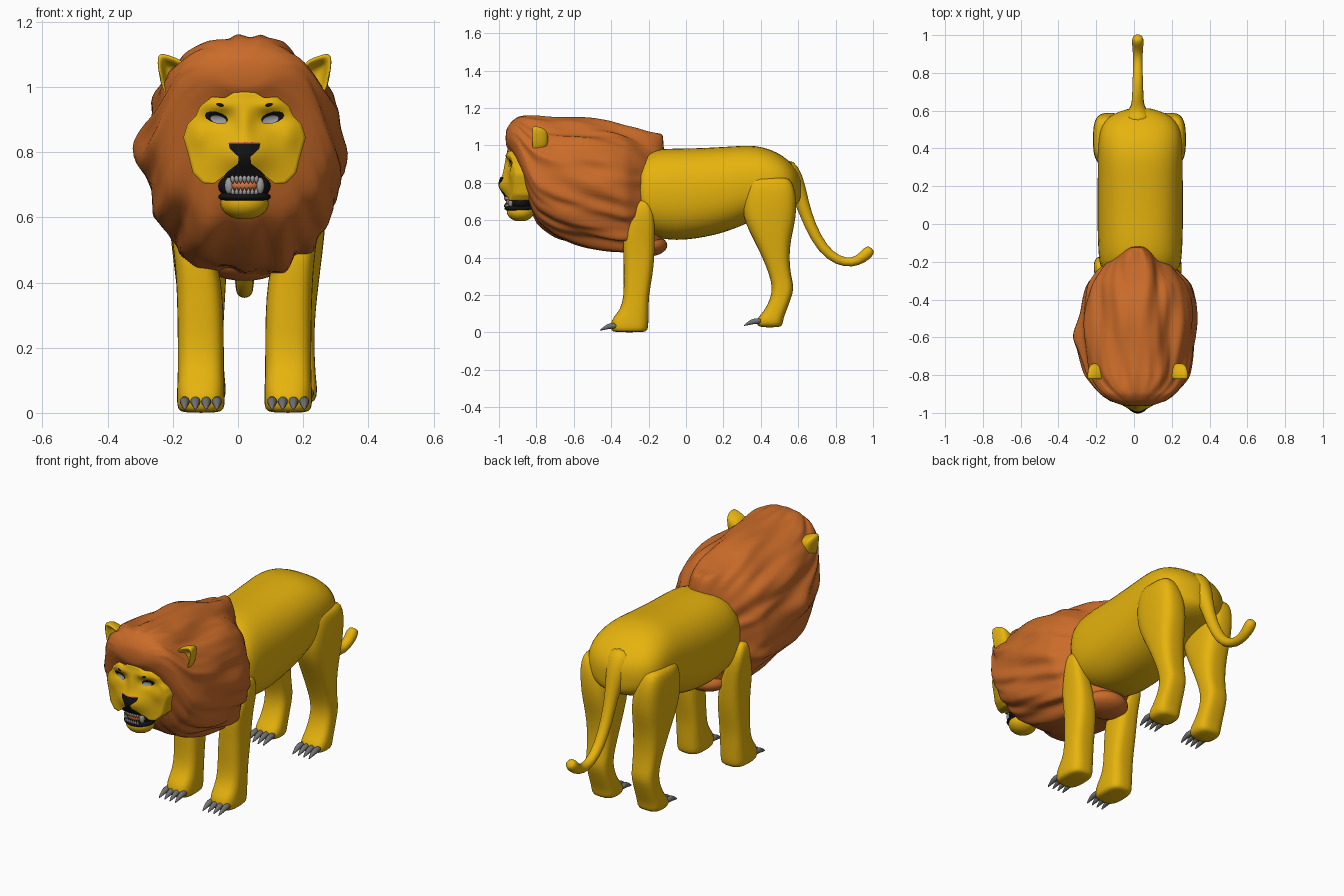
import bpy, bmesh, math
from mathutils import Vector, noise

cube = bpy.data.objects.get("Cube")
if cube:
    bpy.data.objects.remove(cube, do_unlink=True)

CX = 0.02  # the animal's own middle line


def material(name, r, g, b):
    m = bpy.data.materials.new(name)
    m.use_nodes = True
    m.diffuse_color = (r, g, b, 1)
    bsdf = m.node_tree.nodes["Principled BSDF"]
    bsdf.inputs["Base Color"].default_value = (r, g, b, 1)
    bsdf.inputs["Roughness"].default_value = 0.8
    return m


FUR = material("golden fur", 0.79, 0.45, 0.004)
MANE = material("brown mane", 0.59, 0.147, 0.022)
BLACK = material("black", 0.006, 0.006, 0.006)
CLAW = material("claw grey", 0.17, 0.17, 0.17)
PALE = material("tooth and eye grey", 0.32, 0.32, 0.32)
TONGUE = material("tongue orange", 0.65, 0.17, 0.05)


def loft(name, rings, mat, subdiv=1, cap=True, front_only=False):
    """Skin a list of equal-length closed rings of points."""
    bm = bmesh.new()
    rows = [[bm.verts.new((p[0] + CX, p[1], p[2])) for p in ring] for ring in rings]
    n = len(rows[0])
    for a, b in zip(rows, rows[1:]):
        for i in range(n):
            j = (i + 1) % n
            bm.faces.new((a[i], a[j], b[j], b[i]))
    bm.faces.new(rows[0])
    if cap:
        bm.faces.new(rows[-1])
    bmesh.ops.recalc_face_normals(bm, faces=bm.faces)
    if front_only and sum(f.normal.y * f.calc_area() for f in bm.faces) > 0:
        bmesh.ops.reverse_faces(bm, faces=bm.faces)
    mesh = bpy.data.meshes.new(name)
    bm.to_mesh(mesh)
    bm.free()
    mesh.shade_smooth()
    mesh.materials.append(mat)
    ob = bpy.data.objects.new(name, mesh)
    bpy.context.collection.objects.link(ob)
    if subdiv:
        mod = ob.modifiers.new("smooth", "SUBSURF")
        mod.levels = mod.render_levels = subdiv
    return ob


def oval(center, u, v, power=2.0, n=24, low_power=None):
    """Superellipse ring spanned by u and v; the -v half may have its own power."""
    pts = []
    for i in range(n):
        a = math.tau * i / n
        c, s = math.cos(a), math.sin(a)
        e = 2 / (low_power if low_power and s < 0 else power)
        pts.append(Vector(center)
                   + Vector(u) * math.copysign(abs(c) ** e, c)
                   + Vector(v) * math.copysign(abs(s) ** e, s))
    return pts


def tube(name, path, mat, n=12, subdiv=1):
    """Round tube along (x, y, z, radius) points in a plane of constant x."""
    pos = [Vector(p[:3]) for p in path]
    rings = []
    for i, p in enumerate(path):
        t = (pos[min(i + 1, len(pos) - 1)] - pos[max(i - 1, 0)]).normalized()
        u = Vector((1, 0, 0))
        rings.append(oval(pos[i], u * p[3], t.cross(u) * p[3], n=n))
    return loft(name, rings, mat, subdiv)


def ball(name, center, size, mat):
    rings = []
    for i in range(1, 14):
        a = math.pi * i / 14
        s = math.sin(a)
        c = Vector(center) + Vector((0, 0, size[2] * math.cos(a)))
        rings.append(oval(c, (size[0] * s, 0, 0), (0, size[1] * s, 0)))
    return loft(name, rings, mat, 0)


# Body: y, top, bottom, half width
BODY = [(-.275, .84, .64, .13), (-.25, .93, .56, .205), (-.2, .975, .515, .22),
        (-.1, .985, .492, .226), (0, .985, .492, .228), (.1, .988, .508, .228),
        (.2, .993, .53, .228), (.3, 1.0, .57, .226), (.37, 1.0, .6, .226),
        (.45, .982, .64, .223), (.52, .945, .65, .21), (.57, .9, .67, .17),
        (.6, .855, .69, .1), (.615, .82, .71, .045)]
loft("body", [oval((.013, y, (t + b) / 2), (w, 0, 0), (0, 0, (t - b) / 2), 2.4)
              for y, t, b, w in BODY], FUR)

# Mane: y, top, bottom, half width, with streaky locks and one side tuft
MANE_RINGS = [(-.965, 1.08, 1.0, .07), (-.935, 1.125, .96, .15), (-.9, 1.15, .88, .2),
              (-.86, 1.157, .74, .235), (-.8, 1.16, .59, .27), (-.7, 1.152, .515, .295),
              (-.6, 1.145, .483, .308), (-.5, 1.138, .46, .305), (-.4, 1.125, .44, .295),
              (-.32, 1.1, .428, .275), (-.26, 1.085, .415, .222), (-.2, 1.07, .405, .165),
              (-.15, 1.068, .41, .1), (-.115, 1.06, .43, .035)]
sections = [MANE_RINGS[0]]
for a, b in zip(MANE_RINGS, MANE_RINGS[1:]):
    sections += [[(p + q) / 2 for p, q in zip(a, b)], b]
rings = []
for y, t, b, w in sections:
    mid = Vector((0, y, (t + b) / 2))
    ring = oval(mid, (w, 0, 0), (0, 0, (t - b) / 2), 2.05, 72, 2.0 if y < -.85 else 2.5)
    fade = min(1, max(0, (y + .95) / .15))
    for p in ring:
        d = (p - mid).normalized()
        tuft = math.exp(-((d.z + .03) / .13) ** 2 - ((y + .6) / .07) ** 2) if d.x < 0 else 0
        p += d * (.05 * tuft + fade * (.034 * noise.noise((d.x * 4, d.z * 4, y * 3))
                                       + .026 * noise.noise((d.x * 9, d.z * 9, y * 4 + 7))))
    rings.append(ring)
loft("mane", rings, MANE)
ball("chest_mane", (0, -.21, .465), (.125, .11, .06), MANE)

# Tail: y, z, radius
TAIL = [(.5, .87, .085), (.55, .84, .075), (.593, .77, .05), (.622, .69, .036),
        (.662, .57, .031), (.73, .445, .029), (.81, .382, .026), (.89, .37, .025),
        (.945, .4, .03), (.975, .43, .033), (.994, .45, .022)]
tube("tail", [(0, y, z, r) for y, z, r in TAIL], FUR, n=16)

# Legs: z, x, y, half width, half depth
FRONT_LEG = [(.71, .2, -.235, .02, .02), (.67, .198, -.228, .036, .045),
             (.6, .185, -.232, .048, .065), (.5, .155, -.255, .062, .088),
             (.4, .139, -.25, .07, .082), (.3, .135, -.257, .071, .078),
             (.2, .134, -.265, .071, .066), (.12, .134, -.275, .071, .076),
             (.08, .134, -.296, .073, .096), (.04, .134, -.303, .074, .102),
             (.01, .134, -.303, .072, .098), (0, .134, -.302, .055, .08)]
HIND_LEG = [(.83, .185, .45, .035, .09), (.81, .185, .45, .055, .115),
            (.75, .172, .45, .076, .138), (.66, .158, .445, .088, .147),
            (.58, .152, .45, .088, .132), (.5, .147, .46, .085, .101),
            (.4, .142, .48, .077, .071), (.3, .14, .505, .068, .056),
            (.24, .14, .52, .066, .06), (.18, .14, .507, .066, .054),
            (.11, .14, .475, .07, .06), (.08, .14, .453, .074, .07),
            (.05, .14, .447, .074, .071), (.025, .14, .449, .06, .062)]
for side, s in (("left", 1), ("right", -1)):
    for kind, leg, shift in (("front", FRONT_LEG, 0), ("hind", HIND_LEG, .009)):
        loft(f"{side}_{kind}_leg", [oval((s * x + shift, y, z), (rx, 0, 0), (0, ry, 0), 2.9)
                                    for z, x, y, rx, ry in leg], FUR)
        floor, x, y, rx, ry = leg[-1]
        toe = y - ry
        for k in range(4):
            cx = s * x + shift + (k - 1.5) * .033
            tube(f"{side}_{kind}_claw", [(cx, toe + .02, floor + .035, .015),
                                         (cx, toe - .02, floor + .037, .017),
                                         (cx, toe - .05, floor + .025, .011),
                                         (cx, toe - .08, floor + .01, .002)], CLAW)

# Ears: cupped shells
EAR = [(.17, .95), (.165, 1.02), (.183, 1.078), (.225, 1.092), (.27, 1.108),
       (.262, 1.04), (.245, .96)]
for side, s in (("left", 1), ("right", -1)):
    mx, mz = .215, 1.025
    loft(side + "_ear", [[(s * (mx + (x - mx) * k), y, mz + (z - mz) * k) for x, z in EAR]
                         for k, y in ((.6, -.735), (.95, -.765), (1.06, -.805), (1.0, -.825),
                                      (.74, -.815), (.5, -.775))], FUR, 2)


def bump(x, z, cx, cz, rx, rz):
    return math.exp(-((x - cx) / rx) ** 2 - ((z - cz) / rz) ** 2)


def face_y(x, z):
    """Front surface of the face: muzzle, bridge, brows, cheeks and eye sockets."""
    ax = abs(x)
    return (-.953 + 1.2 * x * x
            - .045 * bump(x, z, 0, .79, .075, .06)
            - .016 * bump(x, z, 0, .89, .03, .06)
            - .014 * bump(ax, z, .075, .945, .05, .02)
            - .01 * bump(ax, z, .14, .85, .03, .04)
            + .016 * bump(ax, z, .08, .9, .04, .022))


def patch(name, center, outline, mat, lift=.004, steps=4, skirt=None):
    """Radial sheet lying on the face surface."""
    cx, cz = center
    edge = []
    for (x0, z0), (x1, z1) in zip(outline, outline[1:] + outline[:1]):
        edge += [(x0 + (x1 - x0) * k / 4, z0 + (z1 - z0) * k / 4) for k in range(4)]
    rings = []
    for i in range(1, steps + 1):
        t = i / steps
        flat = [(cx + (x - cx) * t, cz + (z - cz) * t) for x, z in edge]
        rings.append([(x, face_y(x, z) - lift, z) for x, z in flat])
    if skirt:
        rings.append([(x, skirt, z) for x, z in edge])
    return loft(name, rings, mat, 0, cap=False, front_only=True)


def both(half):
    return half + [(-x, z) for x, z in reversed(half) if x]


# Face, nose and upper lip
patch("face", (0, .83), both([(0, .985), (.035, .982), (.06, .967), (.1, .97), (.137, .94),
                              (.15, .91), (.175, .885), (.188, .845), (.172, .79), (.158, .735),
                              (.128, .705), (.095, .702), (.065, .725), (0, .732)]),
      FUR, 0, 18, -.82)
patch("nose", (0, .805), both([(0, .827), (.049, .827), (.045, .81), (.02, .787), (0, .78)]), BLACK)
patch("nose_edge", (0, .829), both([(0, .831), (.045, .831), (.047, .827), (0, .827)]), TONGUE)
patch("upper_lip", (0, .75), both([(0, .79), (.018, .787), (.02, .765), (.05, .742),
                                   (.064, .727), (0, .72)]), BLACK)

# Eyes: dark lid behind a pale eye, with small brow marks
for side, s in (("left", 1), ("right", -1)):
    for part, cx, cz, rx, rz, mat, lift in (("eyelid", .086, .906, .036, .018, BLACK, .003),
                                            ("eye", .08, .899, .025, .0125, PALE, .007),
                                            ("brow_mark", .075, .945, .012, .006, BLACK, .003)):
        ring = [math.tau * k / 12 for k in range(12)]
        patch(f"{side}_{part}", (s * cx, cz),
              [(s * (cx + rx * math.cos(a)), cz + rz * math.sin(a) + .2 * rx * math.cos(a))
               for a in ring], mat, lift)

# Jaw and open mouth
ball("jaw", (0, -.885, .645), (.075, .073, .052), FUR)
ball("lower_lip", (0, -.89, .663), (.081, .081, .022), BLACK)
ball("mouth_cavity", (0, -.885, .695), (.081, .06, .045), BLACK)
ball("tongue", (0, -.935, .698), (.045, .028, .021), TONGUE)
for s in (1, -1):
    ball("side_gum", (s * .047, -.938, .697), (.014, .014, .026), PALE)
for k in range(-3, 4):
    x = k * .012
    y = -.966 + 4 * x * x
    tube("upper_tooth", [(x, y, .73, .007), (x, y, .715, .007), (x, y, .703, .001)], PALE, 8, 0)
    tube("lower_tooth", [(x, y, .67, .006), (x, y, .68, .006), (x, y, .691, .001)], PALE, 8, 0)
